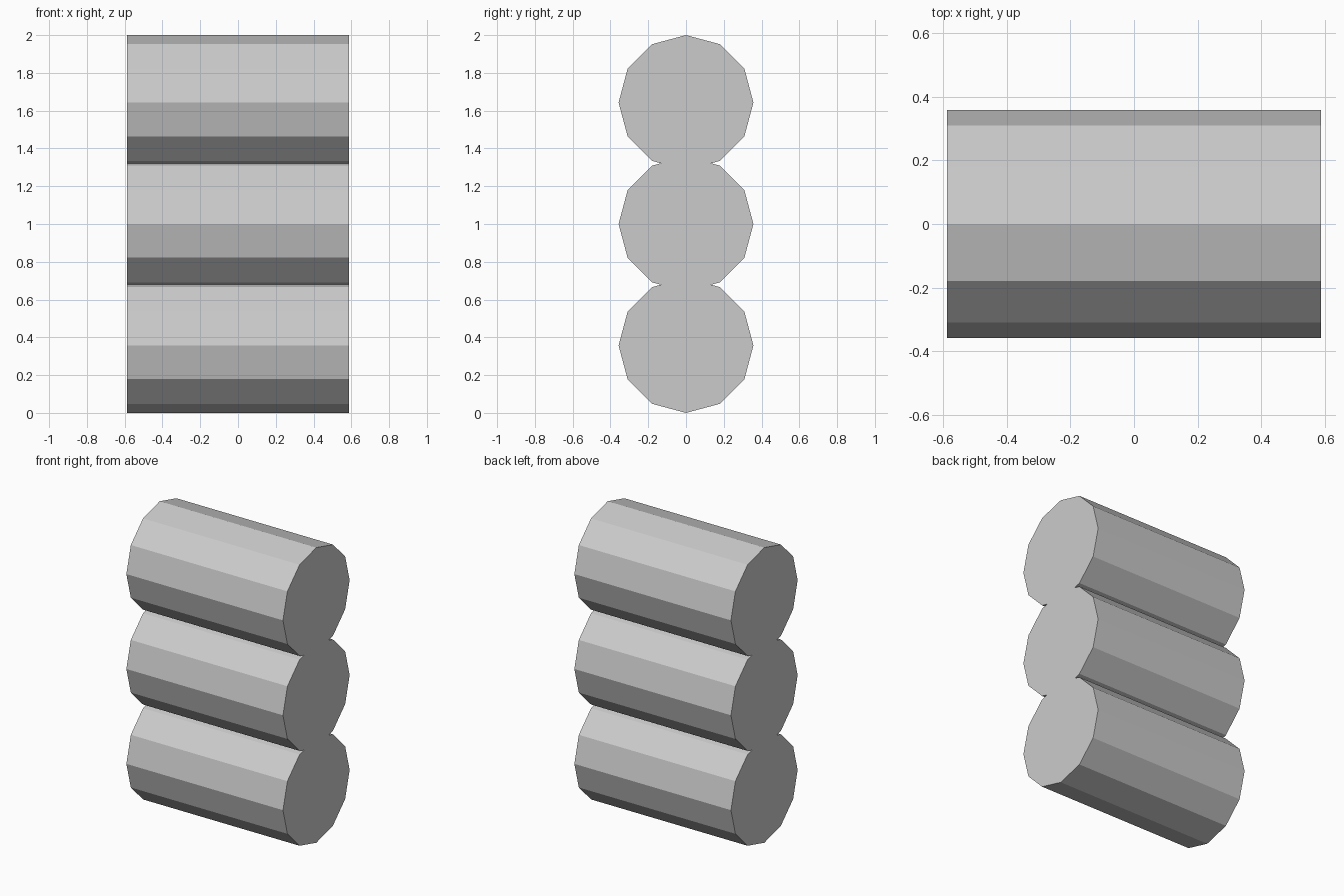
import bpy, bmesh
from math import pi
from mathutils import Matrix, Vector

if "Cube" in bpy.data.objects:
    bpy.data.objects.remove(bpy.data.objects["Cube"])

RADIUS = 0.357
LENGTH = 1.174
SIDES = 12
CENTRES = [RADIUS, 1.0, 2.0 - RADIUS]


def add_log(bm, z):
    """Twelve-sided log lying along x, with a corner pointing straight up."""
    log = bmesh.new()
    place = Matrix.Translation((0, 0, z)) @ Matrix.Rotation(pi / 2, 4, 'Y')
    bmesh.ops.create_cone(log, cap_ends=True, segments=SIDES, radius1=RADIUS,
                          radius2=RADIUS, depth=LENGTH, matrix=place)
    # Trim away the part that sinks into a neighbouring log
    for other in CENTRES:
        if other != z:
            side = 1 if other > z else -1
            bmesh.ops.bisect_plane(log, geom=log.verts[:] + log.edges[:] + log.faces[:],
                                   plane_co=Vector((0, 0, (z + other) / 2)),
                                   plane_no=Vector((0, 0, side)), clear_outer=True)
    part = bpy.data.meshes.new("log_part")
    log.to_mesh(part)
    log.free()
    bm.from_mesh(part)
    bpy.data.meshes.remove(part)


# Stack of three logs, welded along the seams
bm = bmesh.new()
for z in CENTRES:
    add_log(bm, z)
bmesh.ops.remove_doubles(bm, verts=bm.verts[:], dist=0.0005)
bmesh.ops.recalc_face_normals(bm, faces=bm.faces[:])
mesh = bpy.data.meshes.new("log_stack")
bm.to_mesh(mesh)
bm.free()
stack = bpy.data.objects.new("log_stack", mesh)
bpy.context.collection.objects.link(stack)
